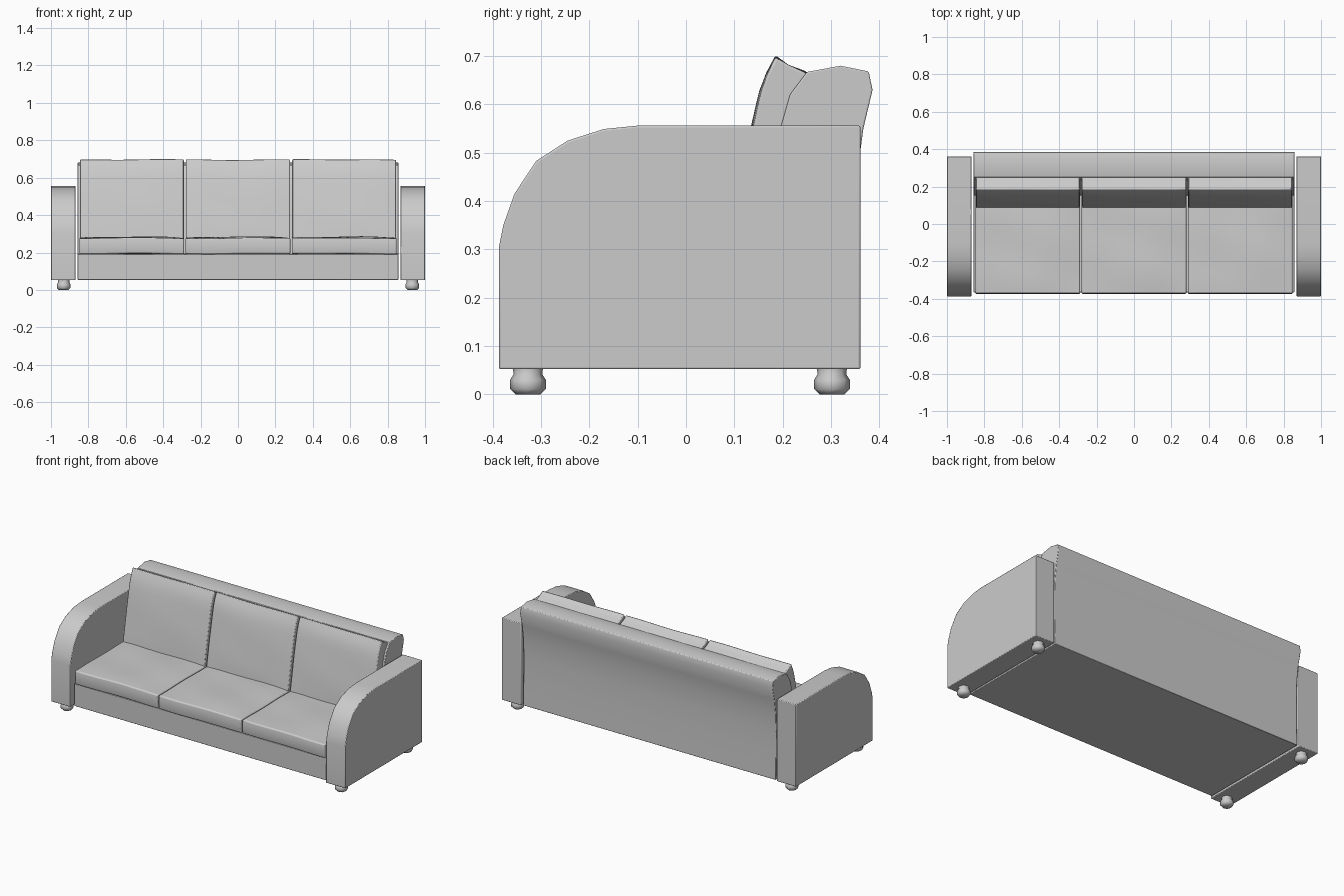
import bpy, bmesh
from math import sin, cos, pi, radians

cube = bpy.data.objects.get("Cube")
if cube:
    bpy.data.objects.remove(cube, do_unlink=True)

fabric = bpy.data.materials.new("grey_fabric")
fabric.use_nodes = True
GREY = (0.6, 0.6, 0.6, 1)
fabric.diffuse_color = GREY
fabric.node_tree.nodes["Principled BSDF"].inputs["Base Color"].default_value = GREY


def finish(name, bm, bevel=0.0, segments=2, angle=35):
    """Turn a bmesh into a shaded, optionally bevelled object."""
    bmesh.ops.recalc_face_normals(bm, faces=bm.faces)
    mesh = bpy.data.meshes.new(name)
    bm.to_mesh(mesh)
    bm.free()
    mesh.materials.append(fabric)
    ob = bpy.data.objects.new(name, mesh)
    bpy.context.collection.objects.link(ob)
    if bevel:
        mod = ob.modifiers.new("soft_edges", "BEVEL")
        mod.width = bevel
        mod.segments = segments
        mod.limit_method = "ANGLE"
        mod.angle_limit = radians(50)
    bpy.ops.object.select_all(action="DESELECT")
    ob.select_set(True)
    bpy.context.view_layer.objects.active = ob
    bpy.ops.object.shade_smooth_by_angle(angle=radians(angle))
    return ob


def extrude_side(name, profile, x0, x1, bevel):
    """Extrude a (y, z) profile from x0 to x1."""
    bm = bmesh.new()
    face = bm.faces.new([bm.verts.new((x0, y, z)) for y, z in profile])
    out = bmesh.ops.extrude_face_region(bm, geom=[face])
    for v in out["geom"]:
        if isinstance(v, bmesh.types.BMVert):
            v.co.x = x1
    return finish(name, bm, bevel)


def cushion(name, x0, x1, place, seed):
    """Subdivided block; place(v, w, puff) maps length and thickness to (y, z)."""
    bm = bmesh.new()
    bmesh.ops.create_cube(bm, size=2)
    bmesh.ops.subdivide_edges(bm, edges=bm.edges[:], cuts=11, use_grid_fill=True)
    for vert in bm.verts:
        u, v, w = vert.co
        puff = (1 - u ** 4) * (1 - v ** 4)
        wave = 0.004 * sin(3 * u + 2 * v + seed) * cos(3 * v - u + seed)
        y, z = place(v, w, puff * (1 + 60 * wave))
        x = (x0 + x1) / 2 + u * (x1 - x0) / 2
        vert.co = (x, y, z + wave * 0.7 * abs(w))
    return finish(name, bm, 0.008)


def seat_shape(v, w, puff):
    edge = -0.004 * (1 - w * w) * v ** 8
    return -0.105 + v * 0.265 + edge, 0.235 + w * 0.042 + w * 0.006 * puff


def back_shape(v, w, puff):
    # Leaning centre line, with the front rounding back near the top
    t = (v + 1) / 2
    y = 0.125 + 0.075 * t + 0.012 * t ** 3
    z = 0.265 + 0.417 * t
    roll = max(0, (t - 0.8) / 0.2) ** 2
    if w < 0:
        y += roll * 0.012 * -w
    return y + w * 0.039 + w * 0.004 * puff, z - w * 0.017 * t


# Rounded arms
ARM = [(-0.387, 0.052), (-0.387, 0.305), (-0.378, 0.35), (-0.355, 0.415),
       (-0.31, 0.483), (-0.245, 0.525), (-0.17, 0.549), (-0.1, 0.556),
       (0.361, 0.556), (0.361, 0.052)]
for side, sign in (("left", 1), ("right", -1)):
    extrude_side(side + "_arm", ARM, sign * 0.868, sign, 0.004)

# Seat base and flared backrest frame in one profile
FRAME = [(-0.365, 0.054), (-0.365, 0.192), (0.155, 0.192), (0.165, 0.3),
         (0.195, 0.55), (0.215, 0.62), (0.25, 0.667), (0.32, 0.68),
         (0.378, 0.668), (0.386, 0.63), (0.367, 0.55), (0.355, 0.46),
         (0.35, 0.35), (0.352, 0.2), (0.356, 0.054)]
extrude_side("sofa_frame", FRAME, -0.858, 0.858, 0.003)

# Three seat and three back cushions
for i, place_name in enumerate(("right", "middle", "left")):
    mid = (i - 1) * 0.568
    cushion(place_name + "_seat_cushion", mid - 0.28, mid + 0.28, seat_shape, i * 2)
    cushion(place_name + "_back_cushion", mid - 0.278, mid + 0.278, back_shape, i * 2 + 1)

# Turned bun feet
FOOT = [(0.026, 0), (0.037, 0.011), (0.037, 0.03), (0.03, 0.041), (0.031, 0.056)]
SIDES = 8
for side, x in (("left", 0.932), ("right", -0.932)):
    for end, y in (("front", -0.327), ("back", 0.302)):
        bm = bmesh.new()
        rings = [[bm.verts.new((x + r * cos(2 * pi * k / SIDES),
                                y + r * sin(2 * pi * k / SIDES), z))
                  for k in range(SIDES)] for r, z in FOOT]
        for low, high in zip(rings, rings[1:]):
            for k in range(SIDES):
                n = (k + 1) % SIDES
                bm.faces.new((low[k], low[n], high[n], high[k]))
        bm.faces.new(rings[0])
        bm.faces.new(rings[-1])
        finish(f"{end}_{side}_foot", bm, angle=50)
